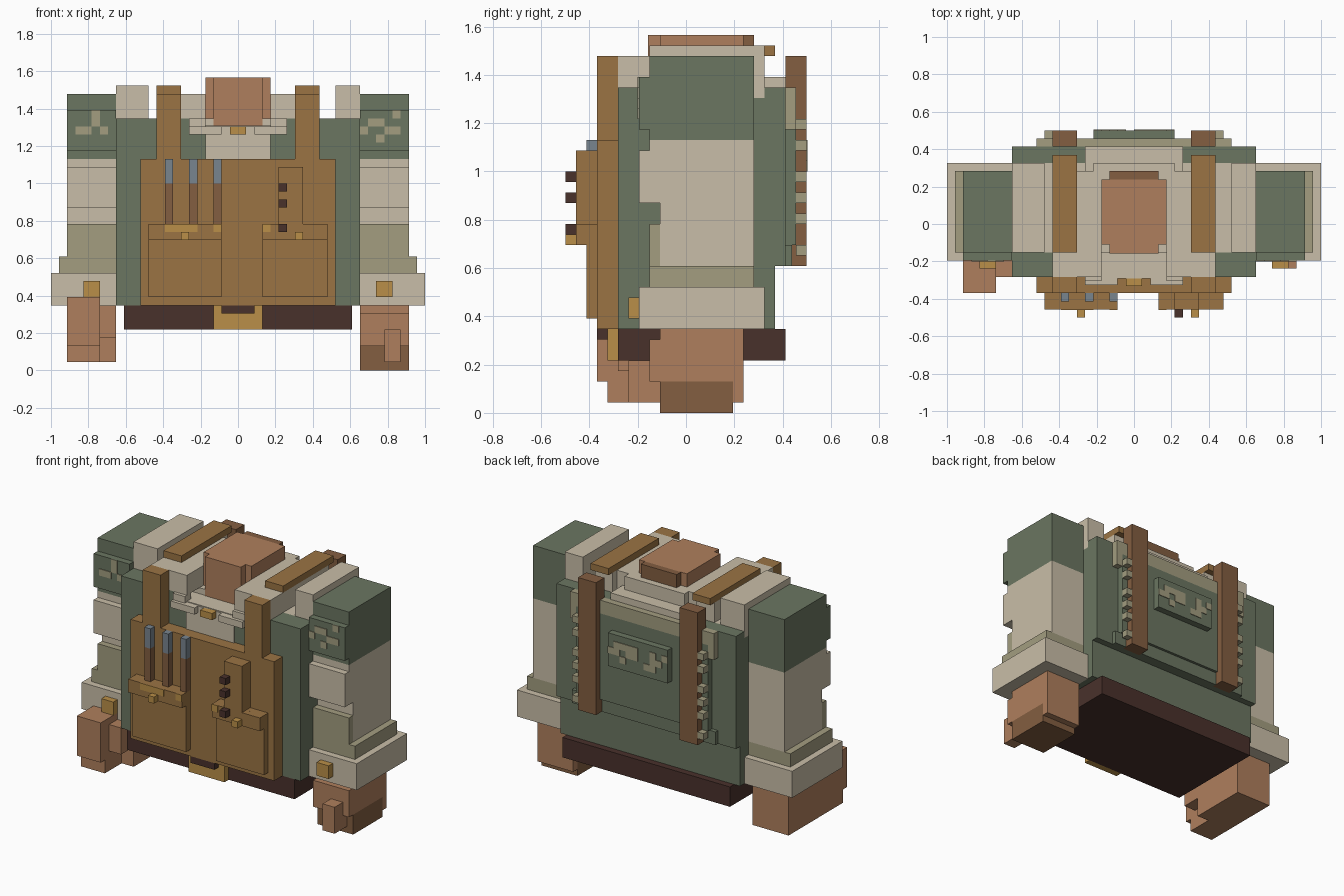
import bpy
import bmesh
import random
from mathutils import Matrix, Vector

if "Cube" in bpy.data.objects:
    bpy.data.objects.remove(bpy.data.objects["Cube"])

UNIT = 2 / 46      # edge of one block
Y_SHIFT = 11.5     # blocks from the front plane to the centre


def to_linear(byte):
    c = byte / 255
    return c / 12.92 if c <= 0.04045 else ((c + 0.055) / 1.055) ** 2.4


def material(name, *rgb):
    mat = bpy.data.materials.new(name)
    color = [to_linear(v) for v in rgb] + [1]
    mat.use_nodes = True
    mat.diffuse_color = color
    mat.node_tree.nodes["Principled BSDF"].inputs["Base Color"].default_value = color
    return mat


green = material("jacket green", 107, 118, 97)
beige = material("shirt beige", 201, 190, 168)
olive = material("pale olive", 163, 157, 128)
leather = material("apron leather", 155, 116, 68)
gold = material("brass gold", 186, 143, 72)
skin = material("warm skin", 175, 127, 93)
brown = material("strap brown", 131, 94, 65)
dark = material("dark brown", 73, 49, 43)
steel = material("steel grey", 121, 133, 143)


def blocks(name, mat, boxes):
    """One object from boxes given as x, y and z ranges in blocks."""
    bm = bmesh.new()
    for xs, ys, zs in boxes:
        low, high = (Vector(v) for v in zip(xs, ys, zs))
        size = (high - low) * UNIT
        mid = ((low + high) / 2 - Vector((0, Y_SHIFT, 0))) * UNIT
        bmesh.ops.create_cube(bm, size=1, matrix=Matrix.Translation(mid) @ Matrix.Diagonal((*size, 1)))
    mesh = bpy.data.meshes.new(name)
    bm.to_mesh(mesh)
    bm.free()
    mesh.materials.append(mat)
    bpy.context.collection.objects.link(bpy.data.objects.new(name, mesh))


def box(name, mat, xs, ys, zs):
    blocks(name, mat, [(xs, ys, zs)])


def wide(name, mat, half, ys, zs):
    box(name, mat, (-half, half), ys, zs)


def pair(name, mat, xs, ys, zs):
    blocks(name, mat, [(xs, ys, zs), ((-xs[1], -xs[0]), ys, zs)])


def camo(name, rows, left, top, ys):
    """Thin square patches laid out by a text pattern."""
    blocks(name, olive, [((left + c, left + c + 1), ys, (top - r - 1, top - r))
                         for r, row in enumerate(rows)
                         for c, mark in enumerate(row) if mark == "#"])


# Jacket body and shirt
wide("torso", green, 15, (5, 20), (8, 30))
wide("jacket_back", green, 15, (19, 21), (14, 31))
pair("jacket_front_ledge", green, (6, 15), (5, 8), (30, 31))
wide("shirt_yoke", beige, 15, (8, 19), (30, 31))
wide("neck_floor", beige, 6, (5, 8), (30, 30.1))
wide("shirt_front", beige, 4, (4.8, 5), (26, 30))
pair("collar_tip", beige, (2, 6), (4, 6), (29, 30))
pair("collar_step", beige, (4, 6), (4.5, 6), (30, 31))
pair("collar_side", beige, (4, 7), (5, 18), (31, 34))
wide("collar_back", beige, 6, (18, 21), (31, 32))
wide("collar_back_top", beige, 5, (17, 19), (32, 34))
wide("collar_button", gold, 1, (3.9, 5), (29, 30))
box("shoulder_roll_right", beige, (-15, -11), (8, 19), (31, 35))
box("shoulder_roll_left", beige, (12, 15), (8, 19), (31, 35))

# Head stump
wide("head", skin, 4, (9, 17), (31, 36))
wide("face", skin, 3, (7.9, 9), (30, 36))
wide("head_back", brown, 3, (17, 18), (31, 36))

# Arms
pair("shoulder", green, (15, 21), (8, 18), (26, 34))
pair("shoulder_plate", green, (15, 21), (7, 8), (27, 32))
pair("upper_arm", beige, (15, 21), (9, 18), (14, 26))
pair("arm_fold", beige, (15, 21), (7, 9), (20, 25))
pair("arm_fold_top", beige, (15, 21), (8, 9), (25, 26))
pair("forearm_wrap", olive, (15, 21), (8, 9), (14, 18))
pair("cuff_band", olive, (15, 22), (8, 18), (12, 14))
pair("cuff", beige, (15, 23), (7, 19), (8, 12))
pair("cuff_button", gold, (17, 19), (6, 7), (9, 11))
camo("right_shoulder_camo", ["...#..", "...#..", ".##.#.", "......"], -21, 32, (6.9, 7))
camo("left_shoulder_camo", ["....#.", ".##...", "#..##.", "..#..."], 15, 32, (6.9, 7))

# Hands
box("right_hand", skin, (-21, -15), (8, 17), (1, 8))
box("right_fingers", skin, (-21, -17), (3, 8), (3, 8))
box("right_knuckle", skin, (-21, -17), (3, 7), (8, 9))
box("right_finger_tips", skin, (-21, -17), (4, 8), (1, 3))
box("right_thumb", skin, (-17, -15), (5, 8), (4, 8))
box("left_hand", skin, (15, 21), (9, 17), (3, 8))
box("left_palm", skin, (15, 21), (16, 17), (1, 3))
box("left_fist", brown, (15, 21), (9, 16), (0, 3))
box("left_knuckle", skin, (15, 21), (8, 9), (3, 7))
box("left_thumb", skin, (18, 20), (6, 9), (1, 5))

# Belt and buckle
wide("belt", dark, 14, (5, 21), (5, 8))
wide("buckle", gold, 3, (4, 5), (5, 8))
wide("buckle_pin", dark, 2, (3, 4), (7, 8))

# Apron with straps over the shoulders
wide("apron", leather, 12, (3, 5), (8, 26))
pair("apron_strap_front", leather, (7, 10), (3, 5), (26, 34))
pair("strap_pad", beige, (7, 10), (5, 19), (31, 34))
pair("apron_strap_top", leather, (7, 10), (8, 20), (34, 35))
for side, xs, stud in (("right", (-11, -2), -7), ("left", (3, 11), 7)):
    box(side + "_pocket", leather, xs, (2, 3), (9, 18))
    box(side + "_pocket_flap", leather, xs, (1, 2), (16, 18))
    box(side + "_pocket_stud", gold, (stud, stud + 1), (0, 1), (16, 17))
box("tool_sleeve", leather, (5, 8), (1, 3), (18, 25))
blocks("toggle", dark, [((5, 6), (0, 1), (z, z + 1)) for z in (17, 20, 22)])

# Pocket tools and flap trim
tools = [(x, x + 1) for x in (-9, -6, -3)]
blocks("tool_handle", brown, [(xs, (2, 3), (18, 23)) for xs in tools])
blocks("tool_tip", steel, [(xs, (2, 3), (23, 26)) for xs in tools])
trim = [(-9, -8), (-8, -5), (-3, -2), (3, 4)]
blocks("flap_trim", gold, [(xs, (0.9, 1), (17, 18)) for xs in trim])

# Back panel, straps, webbing and pouch
wide("back_panel", green, 11, (21, 22), (16, 29))
wide("back_panel_hem", green, 12, (21, 21.6), (14, 16))
pair("back_strap", brown, (7, 10), (21, 23), (14, 34))
wide("webbing_bar", olive, 12, (21, 22), (29, 31))
pair("webbing_end", olive, (11, 12), (21, 22), (27, 29))
for z in (15, 18, 20, 22, 25, 27):
    pair("webbing_loop", olive, (10, 11), (22, 23), (z, z + 1))
wide("back_pouch", green, 5, (22, 23), (22, 27))
random.seed(4)
pattern = ["".join(random.choice("#.") for _ in range(10)) for _ in range(3)]
camo("pouch_camo", pattern, -5, 26, (23, 23.1))
